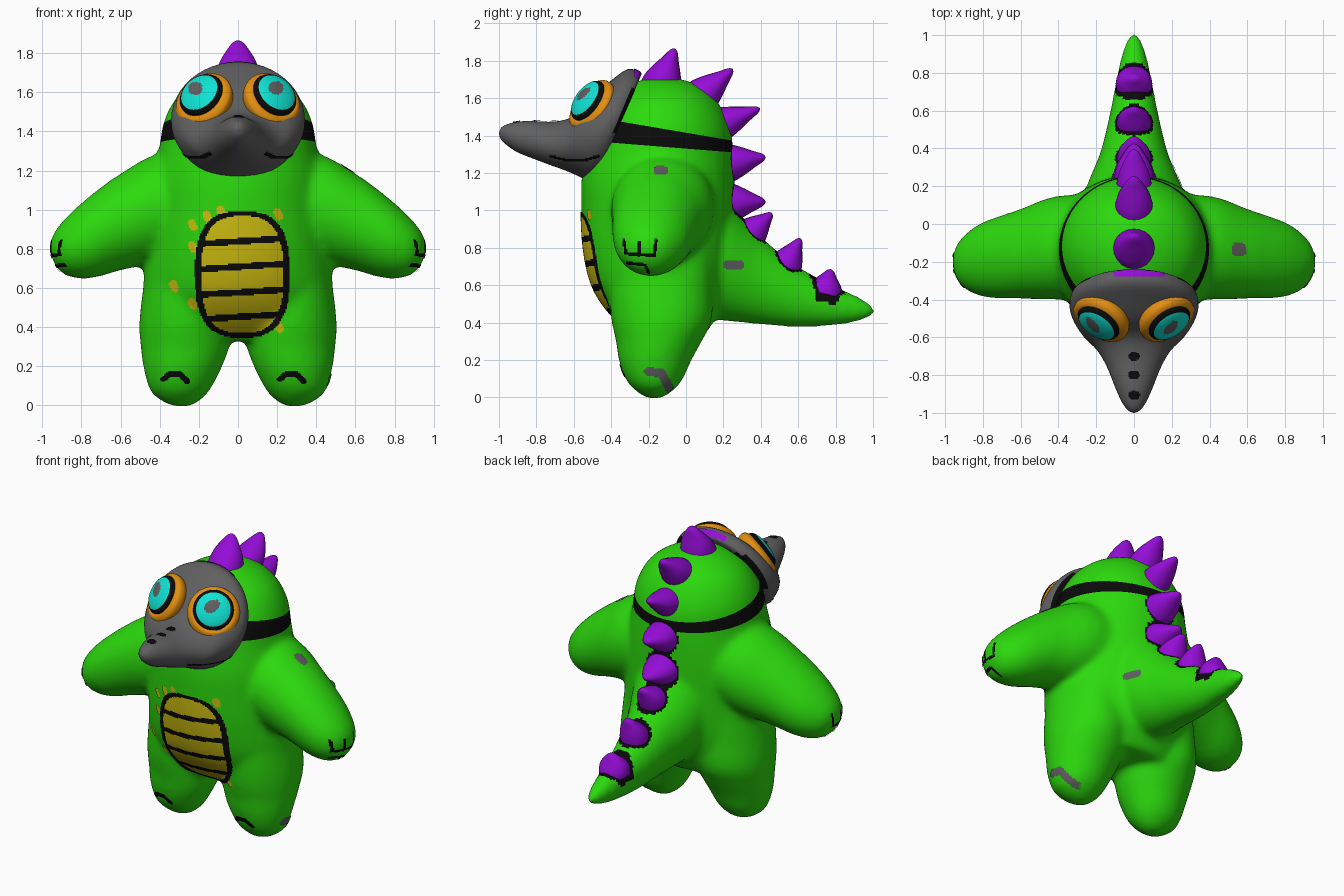
import bpy, bmesh, math
from mathutils import Vector
from mathutils.bvhtree import BVHTree

if "Cube" in bpy.data.objects:
    bpy.data.objects.remove(bpy.data.objects["Cube"])

MATS = {}
for label, rgb in {"green": (0.025, 0.70, 0.004), "grey": (0.115, 0.115, 0.115),
                   "purple": (0.30, 0.004, 0.68), "orange": (0.76, 0.27, 0.005),
                   "cyan": (0.005, 0.77, 0.66), "yellow": (0.62, 0.51, 0.005),
                   "black": (0.003, 0.003, 0.003)}.items():
    MATS[label] = bpy.data.materials.new(label)
    MATS[label].diffuse_color = (*rgb, 1)


def finish(name, bm, mats):
    """Turn a bmesh into a linked smooth object."""
    me = bpy.data.meshes.new(name)
    bm.to_mesh(me)
    bm.free()
    for m in mats:
        me.materials.append(MATS[m])
    me.polygons.foreach_set("use_smooth", [True] * len(me.polygons))
    ob = bpy.data.objects.new(name, me)
    bpy.context.collection.objects.link(ob)
    return ob


def loft(bm, rows, sides=36, steps=4):
    """Skin ellipses (centre, half axis u, half axis v), smoothly interpolated."""
    flat = [[n for vec in r for n in vec] for r in rows]
    flat = [flat[0]] + flat + [flat[-1]]
    dense = []
    for i in range(1, len(flat) - 2):
        for k in range(steps):
            t = k / steps
            dense.append([0.5 * (2 * b + (c - a) * t + (2 * a - 5 * b + 4 * c - d) * t * t
                                 + (3 * b - a - 3 * c + d) * t ** 3)
                          for a, b, c, d in zip(*flat[i - 1:i + 3])])
    dense.append(flat[-1])
    rings = []
    for r in dense:
        c, u, v = Vector(r[:3]), Vector(r[3:6]), Vector(r[6:])
        angles = [2 * math.pi * k / sides for k in range(sides)]
        rings.append([bm.verts.new(c + u * math.cos(a) + v * math.sin(a)) for a in angles])
    faces = [bm.faces.new((p[k], p[(k + 1) % sides], q[(k + 1) % sides], q[k]))
             for p, q in zip(rings, rings[1:]) for k in range(sides)]
    faces += [bm.faces.new(rings[0]), bm.faces.new(rings[-1])]
    bmesh.ops.recalc_face_normals(bm, faces=faces)


# ---- body: torso with head, legs, arms and tail fused together
bm = bmesh.new()
torso = [(0.33, .36, -.28, .10), (0.45, .46, -.41, .17), (0.6, .485, -.505, .22),
         (0.8, .47, -.55, .25), (1.0, .455, -.56, .26), (1.15, .44, -.56, .26),
         (1.3, .405, -.54, .255), (1.45, .38, -.50, .235), (1.58, .31, -.42, .17),
         (1.66, .205, -.32, .08), (1.70, .1, -.23, -.02), (1.71, .01, -.13, -.11)]
loft(bm, [((0, (f + b) / 2, z), (w, 0, 0), (0, (b - f) / 2, 0)) for z, w, f, b in torso])
leg = [(-.008, .27, .30, -.18, -.16), (.006, .22, .36, -.23, -.11), (.05, .165, .43, -.285, -.055),
       (.1, .13, .46, -.325, -.015), (.2, .08, .485, -.36, .03), (.3, .045, .498, -.375, .085),
       (.42, .04, .505, -.4, .14), (.6, .06, .485, -.41, .14), (.8, .1, .45, -.4, .14)]
arm = [(.1, -.38, .15, .78, 1.31), (.4, -.40, .15, .73, 1.29), (.6, -.395, .08, .69, 1.185),
       (.72, -.395, .04, .655, 1.1), (.82, -.38, .0, .648, 1.017), (.9, -.34, -.06, .675, .937),
       (.945, -.28, -.12, .735, .875), (.962, -.22, -.18, .79, .82)]
for s in (-1, 1):
    loft(bm, [((s * (a + b) / 2, (f + k) / 2, z), ((b - a) / 2, 0, 0), (0, (k - f) / 2, 0))
              for z, a, b, f, k in leg])
    loft(bm, [((s * x, (f + k) / 2, (a + b) / 2), (0, (k - f) / 2, 0), (0, 0, (b - a) / 2))
              for x, f, k, a, b in arm])
tail = [(0, .30, .44, 1.15), (.2, .25, .41, 1.09), (.3, .21, .40, .97), (.4, .172, .39, .86),
        (.6, .125, .375, .70), (.8, .087, .385, .595), (.92, .058, .405, .54), (.99, .03, .432, .497),
        (1.016, .006, .455, .47)]
loft(bm, [((0, y, (a + b) / 2), (w, 0, 0), (0, 0, (b - a) / 2)) for y, w, a, b in tail])
rough = finish("body_rough", bm, ["green"])
mod = rough.modifiers.new("fuse", "REMESH")
mod.mode, mod.voxel_size = "VOXEL", 0.018
mod = rough.modifiers.new("soften", "SMOOTH")
mod.factor, mod.iterations = 0.5, 16
fused = bpy.data.meshes.new_from_object(rough.evaluated_get(bpy.context.evaluated_depsgraph_get()))
bm = bmesh.new()
bm.from_mesh(fused)
bpy.data.objects.remove(rough)

# ---- row of spikes: base y, z, tip y, z, radius, black fringe
spikes = [(-.135, 1.66, -.06, 1.865, .11, 0), (.07, 1.60, .25, 1.755, .10, 0),
          (.16, 1.45, .395, 1.545, .095, 0), (.21, 1.25, .425, 1.285, .105, .005),
          (.20, 1.04, .425, 1.045, .115, .008), (.34, .87, .46, .985, .09, .014),
          (.53, .70, .612, .85, .09, .014), (.745, .57, .775, .685, .095, .014)]
fringe = []
for i, (y, z, ty, tz, r, edge) in enumerate(spikes):
    base, axis = Vector((0, y, z)), Vector((0, ty - y, tz - z))
    side = axis.normalized().cross(Vector((1, 0, 0)))
    fringe.append((base, axis.normalized(), r, edge))
    cone = bmesh.new()
    loft(cone, [(base + axis * t, Vector((r * ku, 0, 0)), side * r * kv) for t, ku, kv in
                ((-.15, 1.02, 1), (.15, 1.0, .95), (.45, .86, .7), (.7, .6, .43), (.93, .27, .2),
                 (1, .03, .03))], sides=20, steps=3)
    finish(f"spike_{i + 1}", cone, ["purple"])

# strap around the head, cut into the body along two sloping planes
for z0, slope in ((1.33, -.08), (1.415, -.17)):
    part = [f for f in bm.faces if 1.2 < f.calc_center_median().z < 1.6]
    geom = part + list({e for f in part for e in f.edges}) + list({v for f in part for v in f.verts})
    bmesh.ops.bisect_plane(bm, geom=geom, plane_co=(0, 0, z0), plane_no=(0, -slope, 1))
for f in bm.faces:
    c = f.calc_center_median()
    black = 1.33 - .08 * c.y < c.z < 1.415 - .17 * c.y and abs(c.x) < .43
    for base, axis, r, edge in fringe:
        d = c - base
        h = d.dot(axis)
        black = black or (edge > 0 and -.06 < h < .2 and (d - axis * h).length < r + edge)
    f.material_index = int(black)
body = finish("body", bm, ["green", "black"])

# ---- mask with beak, dark along the upper back edge
mask_rows = [(-.25, 1.70, -.46, 1.19, .25), (-.243, 1.735, -.49, 1.165, .32),
             (-.31, 1.755, -.53, 1.16, .342), (-.40, 1.695, -.58, 1.185, .328),
             (-.50, 1.615, -.65, 1.215, .278), (-.59, 1.51, -.72, 1.24, .20),
             (-.70, 1.475, -.8, 1.27, .145), (-.85, 1.478, -.9, 1.31, .095),
             (-.94, 1.465, -.96, 1.35, .06), (-.985, 1.445, -.99, 1.38, .03),
             (-1.0, 1.415, -1.0, 1.41, .004)]
bm = bmesh.new()
loft(bm, [((0, (ty + by) / 2, (tz + bz) / 2), (w, 0, 0), (0, (ty - by) / 2, (tz - bz) / 2))
          for ty, tz, by, bz, w in mask_rows], sides=48)
bm.faces.ensure_lookup_table()
for f in bm.faces[:48 * 5]:
    f.material_index = int(1.42 < f.calc_center_median().z < 1.66)
mask = finish("mask", bm, ["grey", "black"])

# ---- goggles: padded rim and domed lens on each side
for s, side, glint in ((-1, "left", (-.03, .033)), (1, "right", (.008, .036))):
    n = Vector((s * .45, -.70, .52)).normalized()
    rot = n.to_track_quat("Z", "Y")
    hub = Vector((s * .172, -.5, 1.556))
    bm = bmesh.new()
    loft(bm, [(hub + n * h, rot @ Vector((r, 0, 0)), rot @ Vector((0, r, 0))) for h, r in
              ((-.05, .14), (-.02, .154), (.0, .158), (.02, .154), (.038, .132), (.033, .11), (.0, .08))])
    finish(side + "_goggle_rim", bm, ["orange"])
    bm = bmesh.new()
    bmesh.ops.create_uvsphere(bm, u_segments=48, v_segments=40, radius=1)
    for v in bm.verts:
        v.co = Vector((v.co.x * .122, v.co.y * .122, v.co.z * .045))
    for f in bm.faces:
        c = f.calc_center_median()
        w = rot @ c
        f.material_index = 1 if c.xy.length > .106 else 0
        if math.hypot((w.x - glint[0]) / .037, (w.z - glint[1]) / .034) < 1:
            f.material_index = 2
    for v in bm.verts:
        v.co = hub + n * .033 + Vector((0, 0, .013)) + rot @ v.co
    finish(side + "_lens", bm, ["cyan", "black", "grey"])


def decal(name, target, view, bounds, step, rule, mats):
    """Thin painted plate projected on a surface along an axis."""
    tree = BVHTree.FromPolygons([v.co for v in target.data.vertices],
                                [p.vertices[:] for p in target.data.polygons])
    place = {"front": lambda u, v: ((u, -3, v), (0, 1, 0)), "top": lambda u, v: ((u, v, 3), (0, 0, -1)),
             "right": lambda u, v: ((3, u, v), (-1, 0, 0)), "left": lambda u, v: ((-3, u, v), (1, 0, 0))}[view]
    u0, u1, v0, v1 = bounds
    bm, cache = bmesh.new(), {}

    def vert(i, j):
        if (i, j) not in cache:
            o, d = place(u0 + i * step, v0 + j * step)
            hit, nor, _, _ = tree.ray_cast(Vector(o), Vector(d))
            cache[i, j] = bm.verts.new(hit - Vector(d) * .002 + nor * .003) if hit else None
        return cache[i, j]

    for i in range(round((u1 - u0) / step)):
        for j in range(round((v1 - v0) / step)):
            m = rule(u0 + (i + .5) * step, v0 + (j + .5) * step)
            q = [] if m is None else [vert(i, j), vert(i + 1, j), vert(i + 1, j + 1), vert(i, j + 1)]
            if not q or None in q or max((a.co - b.co).length for a in q for b in q) > step * 6:
                continue
            f = bm.faces.new(q)
            f.material_index = m
            f.normal_update()
            if f.normal.dot(Vector(place(0, 0)[1])) > 0:
                f.normal_flip()
    return finish(name, bm, mats)


def strokes(width, *lines):
    """Rule that paints polylines of the given half width."""
    def rule(u, v):
        p = Vector((u, v))
        for line in lines:
            for a, b in zip(line, line[1:]):
                a, b = Vector(a), Vector(b)
                t = max(0, min(1, (p - a).dot(b - a) / max((b - a).length_squared, 1e-9)))
                if (p - a - (b - a) * t).length < width:
                    return 0
    return rule


# ---- belly panel with dark border, bars and stray dabs around it
dabs = strokes(.02, *[[(x, z), (x + .01, z - .02)] for x, z in (
    (-.235, .93), (-.235, .82), (-.235, .53), (-.33, .62), (-.09, 1.0), (-.16, .975), (.2, .985), (.205, .41))])


def belly(x, z):
    def inside(w, h):
        return abs((x - .022) / w) ** 2.8 + abs((z - .67) / h) ** 2.8 < 1
    if not inside(.24, .322):
        return dabs(x, z)
    bar = any(abs(z - h - .06 * (x - .025)) < .016 for h in (.84, .71, .58, .455))
    return 0 if inside(.208, .298) and not bar else 1


decal("belly_panel", body, "front", (-.36, .29, .34, 1.03), .007, belly, ["yellow", "black"])

# ---- toe and claw marks, mouth, worn patches, beak holes and crest trim
for s, side, tx in ((-1, "left", -.32), (1, "right", .275)):
    toes = strokes(.014, [(tx - .06, .135), (tx - .03, .16), (tx + .025, .16), (tx + .06, .125)])
    decal(side + "_toe_mark", body, "front", (tx - .1, tx + .1, .08, .2), .006, toes, ["black"])
    claws = strokes(.008, [(-.33, .84), (-.32, .77), (-.17, .76), (-.16, .84)], [(-.25, .76), (-.25, .83)],
                    [(-.31, .72), (-.22, .71), (-.2, .67)])
    decal(side + "_claw_marks", body, side, (-.36, -.12, .62, .88), .006, claws, ["black"])
    mouth = strokes(.008, [(-.72, 1.29), (-.64, 1.27), (-.54, 1.27), (-.47, 1.29)])
    decal(side + "_mouth", mask, side, (-.76, -.45, 1.24, 1.33), .006, mouth, ["black"])
worn = strokes(.024, [(-.2, .14), (-.13, .13), (-.09, .05)], [(.22, .71), (.29, .71)], [(-.15, 1.21), (-.12, 1.21)])
decal("worn_patches", body, "right", (-.25, .33, .02, 1.25), .008, worn, ["grey"])
holes = strokes(.022, *[[(-.008, y), (.008, y)] for y in (-.7, -.8, -.905)])
decal("beak_holes", mask, "top", (-.04, .04, -.94, -.66), .006, holes, ["black"])
trim = strokes(.018, [(-.09, -.262), (.15, -.262)])
decal("crest_trim", mask, "top", (-.12, .18, -.29, -.23), .006, trim, ["purple"])

for m in bpy.data.materials:
    if m.users and not m.is_grease_pencil:
        m.use_nodes = True
        m.node_tree.nodes["Principled BSDF"].inputs["Base Color"].default_value = m.diffuse_color
